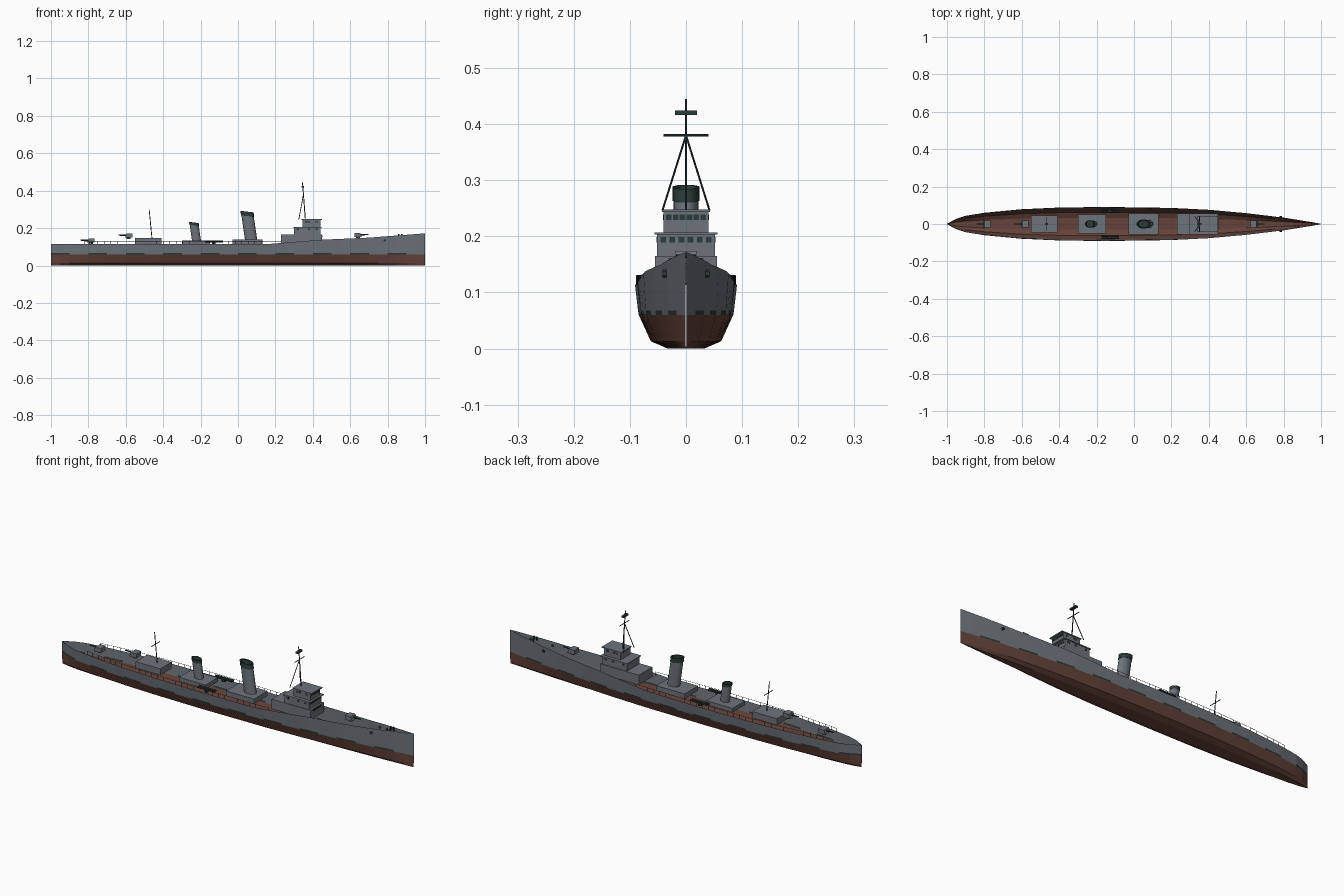
import bpy, bmesh, math
from mathutils import Vector, Matrix

if "Cube" in bpy.data.objects:
    bpy.data.objects.remove(bpy.data.objects["Cube"])


def material(name, rgb):
    m = bpy.data.materials.new(name)
    m.use_nodes = True
    m.diffuse_color = (*rgb, 1)
    m.node_tree.nodes["Principled BSDF"].inputs["Base Color"].default_value = (*rgb, 1)
    return m


GREY = material("ship grey", (0.15, 0.173, 0.195))
RED = material("hull red", (0.13, 0.055, 0.042))
DARK = material("dark green black", (0.025, 0.043, 0.041))


def finish(name, bm, *mats):
    mesh = bpy.data.meshes.new(name)
    bm.to_mesh(mesh)
    bm.free()
    ob = bpy.data.objects.new(name, mesh)
    bpy.context.collection.objects.link(ob)
    for m in mats:
        mesh.materials.append(m)
    return ob


def add_box(bm, x0, x1, y0, y1, z0, z1):
    mat = Matrix.Translation(((x0 + x1) / 2, (y0 + y1) / 2, (z0 + z1) / 2))
    mat = mat @ Matrix.Diagonal((x1 - x0, y1 - y0, z1 - z0, 1))
    bmesh.ops.create_cube(bm, size=1, matrix=mat)


def add_rod(bm, a, b, r, sides=6):
    a, b = Vector(a), Vector(b)
    d = b - a
    mat = Matrix.Translation((a + b) / 2) @ d.to_track_quat('Z', 'Y').to_matrix().to_4x4()
    bmesh.ops.create_cone(bm, cap_ends=True, segments=sides, radius1=r, radius2=r,
                          depth=d.length, matrix=mat)


def box(name, x0, x1, half, z0, z1, mat=GREY):
    bm = bmesh.new()
    add_box(bm, x0, x1, -half, half, z0, z1)
    return finish(name, bm, mat)


def rods(name, mat, r, *pairs):
    bm = bmesh.new()
    for a, b in pairs:
        add_rod(bm, a, b, r)
    return finish(name, bm, mat)


def lookup(table, x):
    for (xa, va), (xb, vb) in zip(table, table[1:]):
        if x <= xb:
            return va + (vb - va) * (x - xa) / (xb - xa)
    return table[-1][1]


BEAM = [(-1, .001), (-.95, .028), (-.9, .044), (-.8, .06), (-.6, .079), (-.4, .088), (-.15, .091),
        (.2, .086), (.4, .076), (.6, .058), (.8, .034), (.95, .01), (1, .001)]
SHEER = [(-1, .114), (.15, .114), (.3, .126), (.45, .138), (.7, .149), (1, .172)]


# Open hull shell lofted through scaled sections
def section(bm, x):
    w, top = lookup(BEAM, x), lookup(SHEER, x)
    half = [(.36, 0), (.69, .013), (.925, .06), (.94, .068), (1, top)]
    pts = [(-k, z) for k, z in reversed(half)] + half
    return [bm.verts.new((x, k * w, z)) for k, z in pts]


bm = bmesh.new()
rows = [section(bm, -1 + i * .05) for i in range(41)]
for n, (a, b) in enumerate(zip(rows, rows[1:])):
    for i in range(len(a) - 1):
        f = bm.faces.new((a[i], a[i + 1], b[i + 1], b[i]))
        if i in (0, 8):
            f.material_index = 0
        elif i in (1, 7):
            f.material_index = 2 if n % 4 < 2 else 0
        else:
            f.material_index = 1
finish("hull", bm, GREY, RED, DARK)

# Deckhouses and bridge tiers
box("forward_deckhouse", .23, .45, .055, .115, .165)
box("lower_bridge", .30, .44, .052, .165, .203)
box("lower_bridge_roof", .295, .45, .056, .203, .207)
box("upper_bridge", .345, .44, .04, .207, .243)
box("upper_bridge_roof", .34, .45, .043, .243, .248)
box("forward_funnel_house", -.03, .13, .055, .113, .138)
box("aft_funnel_house", -.30, -.15, .05, .113, .134)
box("aft_deckhouse", -.55, -.41, .046, .113, .146)

# Window plates on the front and sides of the bridge
bm = bmesh.new()
for half, x0, z in ((.052, .30, .194), (.04, .345, .234)):
    for i in range(6):
        y = (i - 2.5) * half * .31
        add_box(bm, .438, .442, y - .005, y + .005, z - .005, z + .005)
    for s in (-1, 1):
        for x in (.42, .38, x0 + .02):
            add_box(bm, x - .006, x + .006, s * half - .001, s * half + .001, z - .005, z + .005)
for i in range(6):
    y = (i - 2.5) * .011
    add_box(bm, .448, .452, y - .004, y + .004, .153, .161)
finish("bridge_windows", bm, DARK)


# Raked funnels with a dark top band and open throat
def funnel(name, x, rx, ry, z0, z1, lean):
    bm = bmesh.new()
    cap = z1 - (z1 - z0) * .16
    levels = [(z0, 1), (cap, 1), (cap, 1.07), (z1, 1.07), (z1, .86), (cap, .86)]
    rings = []
    for z, k in levels:
        cx = x - lean * (z - z0) / (z1 - z0)
        ring = []
        for i in range(20):
            t = math.tau * i / 20
            tilt = .12 * rx * math.cos(t) * -1 if z > z0 else 0
            ring.append(bm.verts.new((cx + k * rx * math.cos(t), k * ry * math.sin(t), z + tilt)))
        rings.append(ring)
    for n, (a, b) in enumerate(zip(rings, rings[1:])):
        for i in range(20):
            j = (i + 1) % 20
            f = bm.faces.new((a[i], a[j], b[j], b[i]))
            f.material_index = 1 if n else 0
            f.smooth = True
    bm.faces.new(rings[-1]).material_index = 1
    ob = finish(name, bm, GREY, DARK)
    bpy.ops.object.select_all(action='DESELECT')
    ob.select_set(True)
    bpy.context.view_layer.objects.active = ob
    bpy.ops.object.shade_smooth_by_angle(angle=math.radians(35))


funnel("forward_funnel", .07, .033, .0225, .137, .288, .022)
funnel("aft_funnel", -.222, .024, .019, .133, .23, .014)

# Foremast tripod, yard and lookout
rods("foremast", DARK, .0025, ((.36, 0, .246), (.345, 0, .445)))
rods("foremast_legs", DARK, .002, *[((.325, s * .042, .246), (.35, 0, .38)) for s in (-1, 1)])
rods("foremast_yard", DARK, .002, ((.35, -.04, .38), (.35, .04, .38)))
box("foremast_lookout", .34, .354, .02, .416, .424, DARK)

# Mainmast and yard
rods("mainmast", DARK, .0022, ((-.46, 0, .146), (-.475, 0, .30)))
rods("mainmast_yard", DARK, .0018, ((-.469, -.035, .24), (-.469, .035, .24)))


# Deck guns: shield, pedestal and barrel
def gun(name, x, z, d):
    bm = bmesh.new()
    add_box(bm, x - .02, x + .02, -.02, .02, z, z + .022)
    for v in bm.verts:
        if v.co.z > z + .01 and (v.co.x - x) * d > 0:
            v.co.x -= d * .008
    add_rod(bm, (x, 0, z - .008), (x, 0, z), .012, 10)
    finish(name + "_shield", bm, GREY)
    rods(name + "_barrel", DARK, .0035, ((x, 0, z + .012), (x + d * .055, 0, z + .014)))


gun("bow_gun", .642, .152, 1)
gun("raised_stern_gun", -.585, .149, -1)
gun("stern_gun", -.787, .122, -1)

# Torpedo tubes and boats along each side
for s, side in ((1, "left"), (-1, "right")):
    rods(side + "_torpedo_tubes", DARK, .0055,
         *[((-.175, s * y, .128), (-.08, s * y, .128)) for y in (.064, .076)])
    rods(side + "_torpedo_mount", DARK, .01, ((-.13, s * .07, .112), (-.13, s * .07, .124)))

    # Anchors and bollards
    w = lookup(BEAM, .785)
    rods(side + "_anchor", DARK, .007, ((.785, s * (w - .004), .134), (.785, s * (w + .006), .134)))
    rods(side + "_bollards", DARK, .004,
         *[((x, s * .014, .15), (x, s * .014, .168)) for x in (.86, .875)])

    # Railing following the deck edge
    path = [(-.82 + i * .035, s * (lookup(BEAM, -.82 + i * .035) - .003)) for i in range(31)]
    posts = [((x, y, .112), (x, y, .13)) for x, y in path]
    wires = [((*p, .13), (*q, .13)) for p, q in zip(path, path[1:])]
    rods(side + "_railing", DARK, .0009, *posts, *wires)
